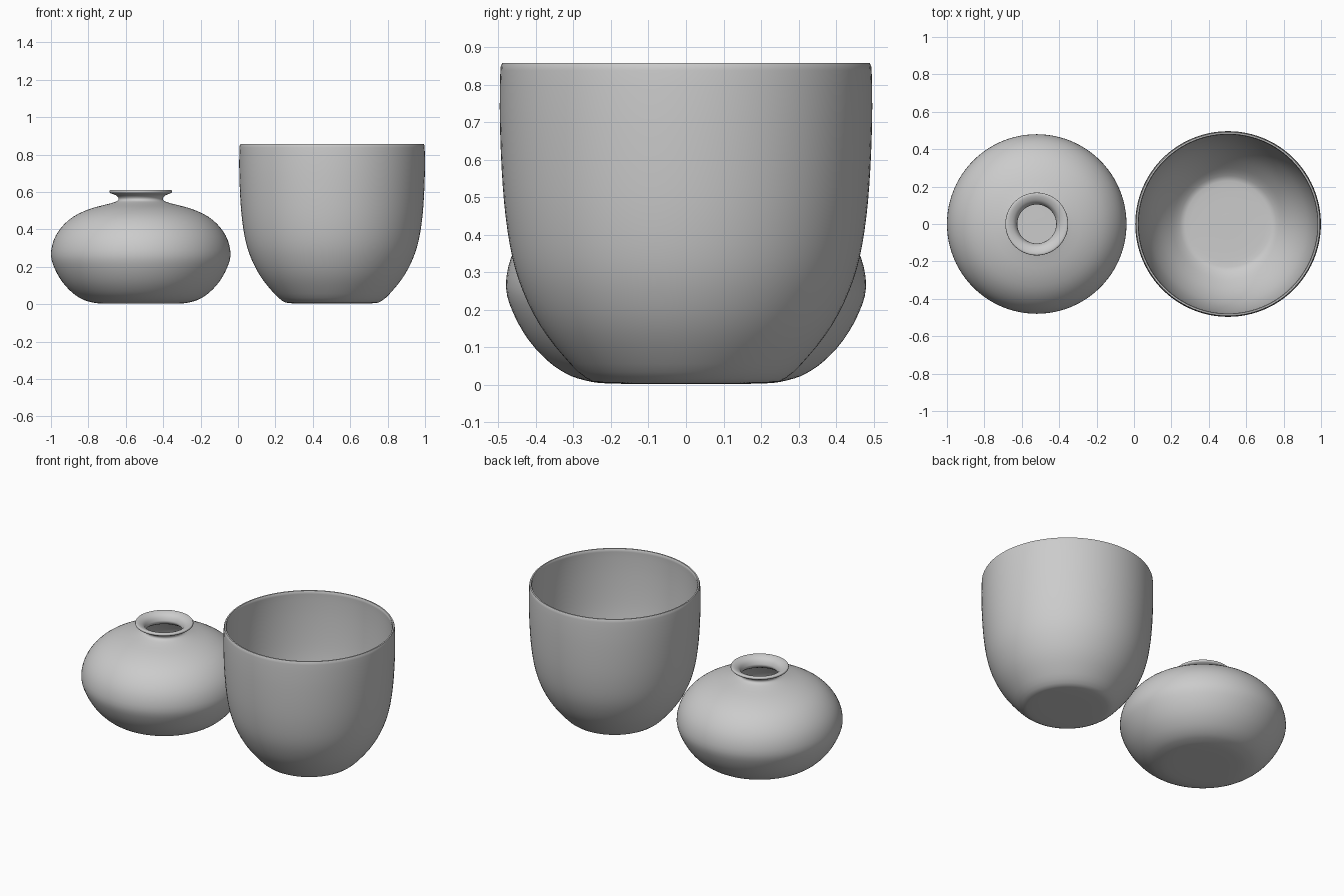
import bpy, bmesh, math
from mathutils import Vector

if "Cube" in bpy.data.objects:
    bpy.data.objects.remove(bpy.data.objects["Cube"])


def smooth_path(points, steps=3):
    """Catmull-Rom interpolation through (radius, height) points."""
    pts = [Vector(p) for p in points]
    pts = [pts[0]] + pts + [pts[-1]]
    out = []
    for a, b, c, d in zip(pts, pts[1:], pts[2:], pts[3:]):
        for i in range(steps):
            t = i / steps
            out.append(0.5 * (2 * b + (c - a) * t + (2 * a - 5 * b + 4 * c - d) * t * t
                              + (3 * b - a - 3 * c + d) * t ** 3))
    return out + [pts[-1]]


def lathe(name, path, x, y=0.0, sides=96):
    """Spin a closed-on-axis profile around the vertical axis."""
    bm = bmesh.new()
    verts = [bm.verts.new((p[0], 0, p[1])) for p in path]
    edges = [bm.edges.new(pair) for pair in zip(verts, verts[1:])]
    bmesh.ops.spin(bm, geom=verts + edges, cent=(0, 0, 0), axis=(0, 0, 1),
                   angle=math.tau, steps=sides, use_merge=True)
    bmesh.ops.remove_doubles(bm, verts=bm.verts, dist=1e-5)
    bmesh.ops.recalc_face_normals(bm, faces=bm.faces)
    mesh = bpy.data.meshes.new(name)
    bm.to_mesh(mesh)
    bm.free()
    obj = bpy.data.objects.new(name, mesh)
    bpy.context.collection.objects.link(obj)
    obj.location = (x, y, 0)
    bpy.ops.object.select_all(action='DESELECT')
    obj.select_set(True)
    bpy.context.view_layer.objects.active = obj
    bpy.ops.object.shade_smooth_by_angle(angle=math.radians(40))
    return obj


# Squat round vase: outer wall, flared lip, then the inner wall back to the axis
vase_outer = [(0, 0.003), (0.20, 0.003), (0.27, 0.012), (0.32, 0.03), (0.37, 0.065),
              (0.42, 0.12), (0.46, 0.19), (0.48, 0.26), (0.466, 0.34), (0.425, 0.41),
              (0.36, 0.468), (0.27, 0.51), (0.165, 0.538), (0.125, 0.552),
              (0.119, 0.567), (0.133, 0.582), (0.163, 0.594)]
vase_lip = [(0.168, 0.603), (0.163, 0.61), (0.145, 0.608), (0.122, 0.596), (0.108, 0.575)]
vase_inner = [(0.108, 0.552), (0.155, 0.523), (0.26, 0.496), (0.35, 0.456), (0.412, 0.40),
              (0.451, 0.335), (0.465, 0.26), (0.445, 0.195), (0.407, 0.13), (0.36, 0.08),
              (0.27, 0.028), (0.20, 0.02), (0, 0.02)]
lathe("round_vase", smooth_path(vase_outer + vase_lip + vase_inner), -0.52)

# Tall open cup: outer wall, thin flat rim, inner wall
cup_outer = [(0, 0.003), (0.20, 0.004), (0.265, 0.017), (0.33, 0.08), (0.39, 0.16),
             (0.435, 0.25), (0.463, 0.34), (0.481, 0.45), (0.491, 0.57), (0.496, 0.70),
             (0.496, 0.80), (0.494, 0.848)]
cup_inner = [(0.478, 0.848), (0.480, 0.80), (0.480, 0.70), (0.475, 0.57), (0.465, 0.45),
             (0.447, 0.345), (0.420, 0.257), (0.376, 0.17), (0.318, 0.092), (0.258, 0.034),
             (0.20, 0.021), (0, 0.02)]
cup_rim = [(0.490, 0.857), (0.482, 0.857)]
lathe("tall_cup", smooth_path(cup_outer) + cup_rim + smooth_path(cup_inner), 0.503)
